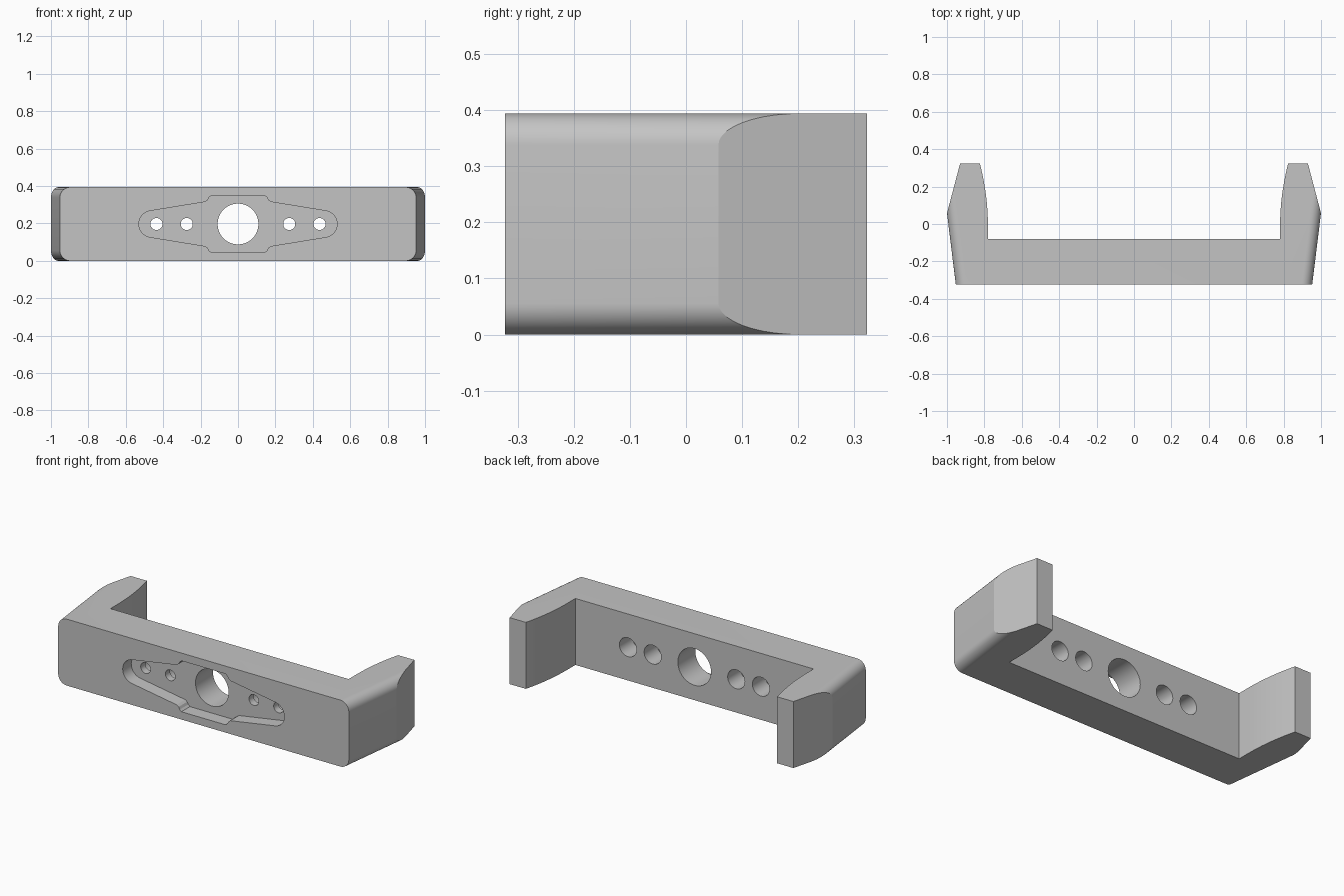
import bpy, bmesh, math

H = 0.394          # bracket height
MID = H / 2
FRONT, BACK = -0.323, 0.323

if "Cube" in bpy.data.objects:
    bpy.data.objects.remove(bpy.data.objects["Cube"], do_unlink=True)

grey = bpy.data.materials.new("plain grey")
grey.use_nodes = True
grey.diffuse_color = (0.55, 0.55, 0.55, 1)
grey.node_tree.nodes["Principled BSDF"].inputs["Base Color"].default_value = grey.diffuse_color


def loft(name, ring_a, ring_b):
    """Closed solid between two matching rings of points."""
    bm = bmesh.new()
    a = [bm.verts.new(p) for p in ring_a]
    b = [bm.verts.new(p) for p in ring_b]
    bm.faces.new(a)
    bm.faces.new(b)
    for i in range(len(a)):
        j = (i + 1) % len(a)
        bm.faces.new((a[i], a[j], b[j], b[i]))
    bmesh.ops.recalc_face_normals(bm, faces=bm.faces)
    mesh = bpy.data.meshes.new(name)
    bm.to_mesh(mesh)
    bm.free()
    mesh.materials.append(grey)
    obj = bpy.data.objects.new(name, mesh)
    bpy.context.collection.objects.link(obj)
    return obj


def along_y(name, outline, y0, y1):
    return loft(name, [(x, y0, z) for x, z in outline], [(x, y1, z) for x, z in outline])


def arc(cx, cz, r, start, end, n):
    angles = [math.radians(start + (end - start) * i / n) for i in range(n + 1)]
    return [(cx + r * math.cos(t), cz + r * math.sin(t)) for t in angles]


def mirrored(half):
    return half + [(-x, v) for x, v in reversed(half)]


def combine(target, tool, operation):
    mod = target.modifiers.new("cut", "BOOLEAN")
    mod.object, mod.operation, mod.solver = tool, operation, "EXACT"
    bpy.context.view_layer.objects.active = target
    bpy.ops.object.modifier_apply(modifier=mod.name)
    bpy.data.objects.remove(tool, do_unlink=True)


# Rounded block that widens towards the back
def rounded_section(y, r=0.056):
    w = 1.0 + (y - 0.06) * 0.123
    half = arc(w - r, r, r, -90, 0, 10) + arc(w - r, H - r, r, 0, 90, 10)
    return [(x, y, z) for x, z in mirrored(half)]


bracket = loft("bracket", rounded_section(FRONT), rounded_section(0.4))

# U-shaped plan with tapered tips and curved inner arm faces
inner = [(0.781 + 0.043 * (i / 10) ** 2, -0.01 + (BACK + 0.01) * i / 10) for i in range(11)]
plan = mirrored([(1.07, -0.4), (1.07, -0.21), (0.93, BACK)] + inner[::-1] + [(0.781, -0.079)])
u_shape = loft("u_shape", [(x, y, -0.1) for x, y in plan], [(x, y, H + 0.1) for x, y in plan])
combine(bracket, u_shape, "INTERSECT")

# Shallow front recess with rounded ends and a wider middle
end = arc(0.459, 0, 0.071, 0, 81, 10)
quarter = end + [(0.176, 0.118), (0.163, 0.127), (0.156, 0.141), (0.145, 0.151)]
upper = mirrored(quarter)
outline = upper + [(-x, -z) for x, z in upper[1:-1]]
recess = along_y("recess", [(x, z + MID) for x, z in outline], FRONT - 0.1, FRONT + 0.08)
combine(bracket, recess, "DIFFERENCE")


# Centre bore, screw holes and their wider bores from the back
def bore(x, r, y0, y1):
    combine(bracket, along_y("bore", arc(x, MID, r, 0, 352.5, 47), y0, y1), "DIFFERENCE")


bore(0, 0.109, -0.5, 0.1)
for x in (-0.436, -0.274, 0.274, 0.436):
    bore(x, 0.032, -0.5, 0.1)
    bore(x, 0.056, -0.2, 0.1)

bpy.ops.object.select_all(action="DESELECT")
bracket.select_set(True)
bpy.context.view_layer.objects.active = bracket
bpy.ops.object.shade_smooth_by_angle(angle=math.radians(20))
